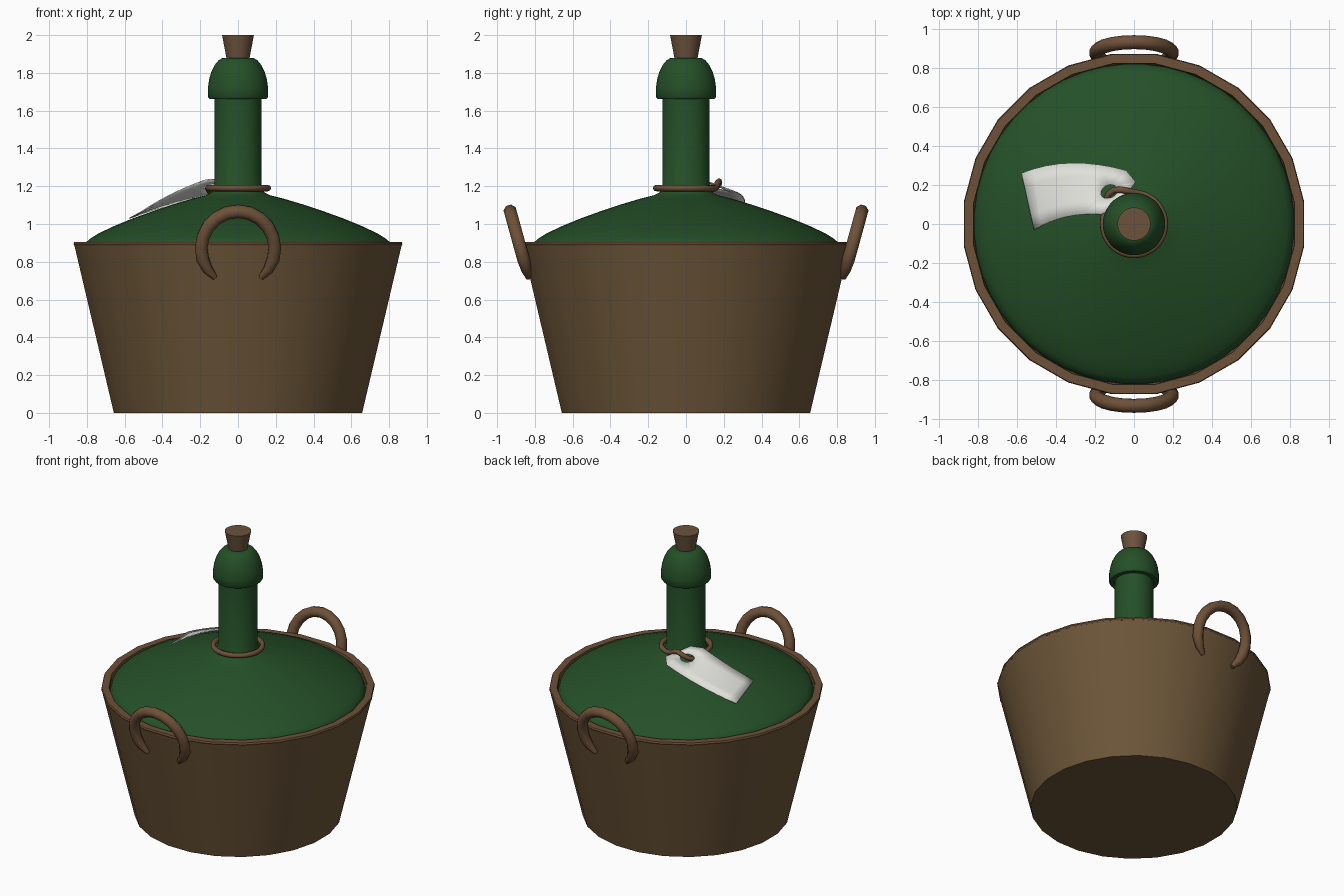
import bpy, bmesh, math
from mathutils import Vector

if "Cube" in bpy.data.objects:
    bpy.data.objects.remove(bpy.data.objects["Cube"])


def material(name, rgb):
    m = bpy.data.materials.new(name)
    m.diffuse_color = (*rgb, 1)
    m.use_nodes = True
    m.node_tree.nodes["Principled BSDF"].inputs["Base Color"].default_value = m.diffuse_color
    return m


GREEN = material("green_glass", (0.018, 0.080, 0.021))
WICKER = material("wicker_brown", (0.150, 0.092, 0.040))
TRIM = material("handle_brown", (0.155, 0.082, 0.040))
CORK = material("cork_brown", (0.150, 0.085, 0.045))
PAPER = material("paper_white", (0.75, 0.75, 0.71))


def finish(name, bm, mat, angle=40):
    bmesh.ops.remove_doubles(bm, verts=bm.verts, dist=1e-5)
    bmesh.ops.recalc_face_normals(bm, faces=bm.faces)
    me = bpy.data.meshes.new(name)
    bm.to_mesh(me)
    bm.free()
    me.materials.append(mat)
    ob = bpy.data.objects.new(name, me)
    bpy.context.collection.objects.link(ob)
    bpy.ops.object.select_all(action='DESELECT')
    ob.select_set(True)
    bpy.context.view_layer.objects.active = ob
    bpy.ops.object.shade_smooth_by_angle(angle=math.radians(angle))
    return ob


def lathe(name, profile, sides, mat, closed=False):
    """Revolve an (r, z) profile around z; first side is centred on +x."""
    bm = bmesh.new()
    rings = []
    for r, z in profile:
        ring = []
        for i in range(sides):
            a = (i + 0.5) * math.tau / sides
            ring.append(bm.verts.new((r * math.cos(a), r * math.sin(a), z)))
        rings.append(ring)
    pairs = list(zip(rings, rings[1:]))
    if closed:
        pairs.append((rings[-1], rings[0]))
    for lo, hi in pairs:
        for i in range(sides):
            j = (i + 1) % sides
            bm.faces.new((lo[i], lo[j], hi[j], hi[i]))
    if not closed:
        bm.faces.new(rings[0])
        bm.faces.new(rings[-1])
    return finish(name, bm, mat)


def tube(name, points, radius, mat, cyclic=False, taper=None):
    cu = bpy.data.curves.new(name, 'CURVE')
    cu.dimensions = '3D'
    cu.bevel_depth = radius
    cu.bevel_resolution = 2
    cu.use_fill_caps = True
    sp = cu.splines.new('POLY')
    sp.points.add(len(points) - 1)
    for i, p in enumerate(points):
        sp.points[i].co = (*p, 1)
        sp.points[i].radius = taper[i] if taper else 1
    sp.use_cyclic_u = cyclic
    sp.use_smooth = True
    cu.materials.append(mat)
    ob = bpy.data.objects.new(name, cu)
    bpy.context.collection.objects.link(ob)
    return ob


# Basket: tapered tub with an open top, and the band around its rim
lathe("basket", [(0.663, 0), (0.874, 0.888), (0.83, 0.888), (0.79, 0.70), (0.64, 0.03)], 24, WICKER)
lathe("basket_rim", [(0.874, 0.885), (0.878, 0.893), (0.874, 0.905), (0.828, 0.905), (0.826, 0.885)],
      24, TRIM, closed=True)

# Bottle: body, domed shoulder and neck
lathe("bottle", [(0.60, 0.05), (0.74, 0.65), (0.805, 0.80), (0.82, 0.87), (0.81, 0.90), (0.785, 0.922),
                 (0.74, 0.95), (0.66, 0.988), (0.56, 1.029), (0.46, 1.065), (0.36, 1.099),
                 (0.25, 1.132), (0.17, 1.152), (0.14, 1.167), (0.125, 1.20), (0.124, 1.67)], 48, GREEN)
lathe("bottle_lip", [(0.11, 1.662), (0.152, 1.662), (0.160, 1.672), (0.160, 1.72), (0.154, 1.765),
                     (0.142, 1.805), (0.124, 1.842), (0.104, 1.866), (0.085, 1.878), (0.06, 1.88)],
      32, GREEN)
lathe("cork", [(0.058, 1.86), (0.085, 2.0)], 24, CORK)

# Handles: tapered arches leaning outwards at front and back
for name, s in (("front_handle", -1), ("back_handle", 1)):
    n = 16
    pts, taper = [], []
    for i in range(n + 1):
        t = math.radians(-52 + 284 * i / n)
        z = 0.87 + 0.197 * math.sin(t)
        pts.append((0.195 * math.cos(t), s * (0.835 + 0.275 * (z - 0.72)), z))
        taper.append((0.4, 0.8)[min(i, n - i)] if min(i, n - i) < 2 else 1)
    tube(name, pts, 0.036, TRIM, taper=taper)

# Cord: loop round the neck, bulging out to thread through the tag hole
cord = []
for i in range(36):
    d = i * 10
    bulge = math.exp(-((d - 125) / 22) ** 2)
    z = 1.19 + 0.035 * math.exp(-((d - 108) / 16) ** 2) - 0.02 * math.exp(-((d - 148) / 16) ** 2)
    r = 0.158 + 0.045 * bulge
    cord.append((r * math.cos(math.radians(d)), r * math.sin(math.radians(d)), z))
tube("neck_cord", cord, 0.017, TRIM, cyclic=True)

# Tag: bent paper label with clipped corners and a round hole
LOWER = [Vector(p) for p in ((-0.51, -0.03, 1.065), (-0.33, 0.04, 1.168), (-0.12, 0.045, 1.25))]
UPPER = [Vector(p) for p in ((-0.575, 0.26, 1.03), (-0.29, 0.312, 1.118), (0.035, 0.25, 1.175))]


def tag_point(u, v):
    w = ((1 - u) * (1 - 2 * u), 4 * u * (1 - u), u * (2 * u - 1))
    lo = sum((p * k for p, k in zip(LOWER, w)), Vector())
    hi = sum((p * k for p, k in zip(UPPER, w)), Vector())
    return lo.lerp(hi, v)


bm = bmesh.new()
ROWS = [0, 0.25, 0.5, 0.75, 1]
for k in range(6):
    u0, u1 = 0.68 * k / 6, 0.68 * (k + 1) / 6
    for v0, v1 in zip(ROWS, ROWS[1:]):
        bm.faces.new([bm.verts.new(tag_point(u, v)) for u, v in ((u0, v0), (u1, v0), (u1, v1), (u0, v1))])
outline = [(0.68, 0.5), (0.68, 0.25), (0.68, 0), (0.78, 0), (0.89, 0), (1, 0.17), (1, 0.34),
           (1, 0.5), (1, 0.66), (1, 0.83), (0.89, 1), (0.78, 1), (0.68, 1), (0.68, 0.75)]
hole = []
for u, v in outline:
    a = math.atan2((v - 0.5) / 2, u - 0.85)
    hole.append((0.85 + 0.075 * math.cos(a), 0.5 + 0.15 * math.sin(a)))
for i in range(len(outline)):
    j = (i + 1) % len(outline)
    bm.faces.new([bm.verts.new(tag_point(*c)) for c in (outline[i], outline[j], hole[j], hole[i])])
tag = finish("paper_tag", bm, PAPER)
solid = tag.modifiers.new("thickness", 'SOLIDIFY')
solid.thickness = 0.006
solid.offset = 0
